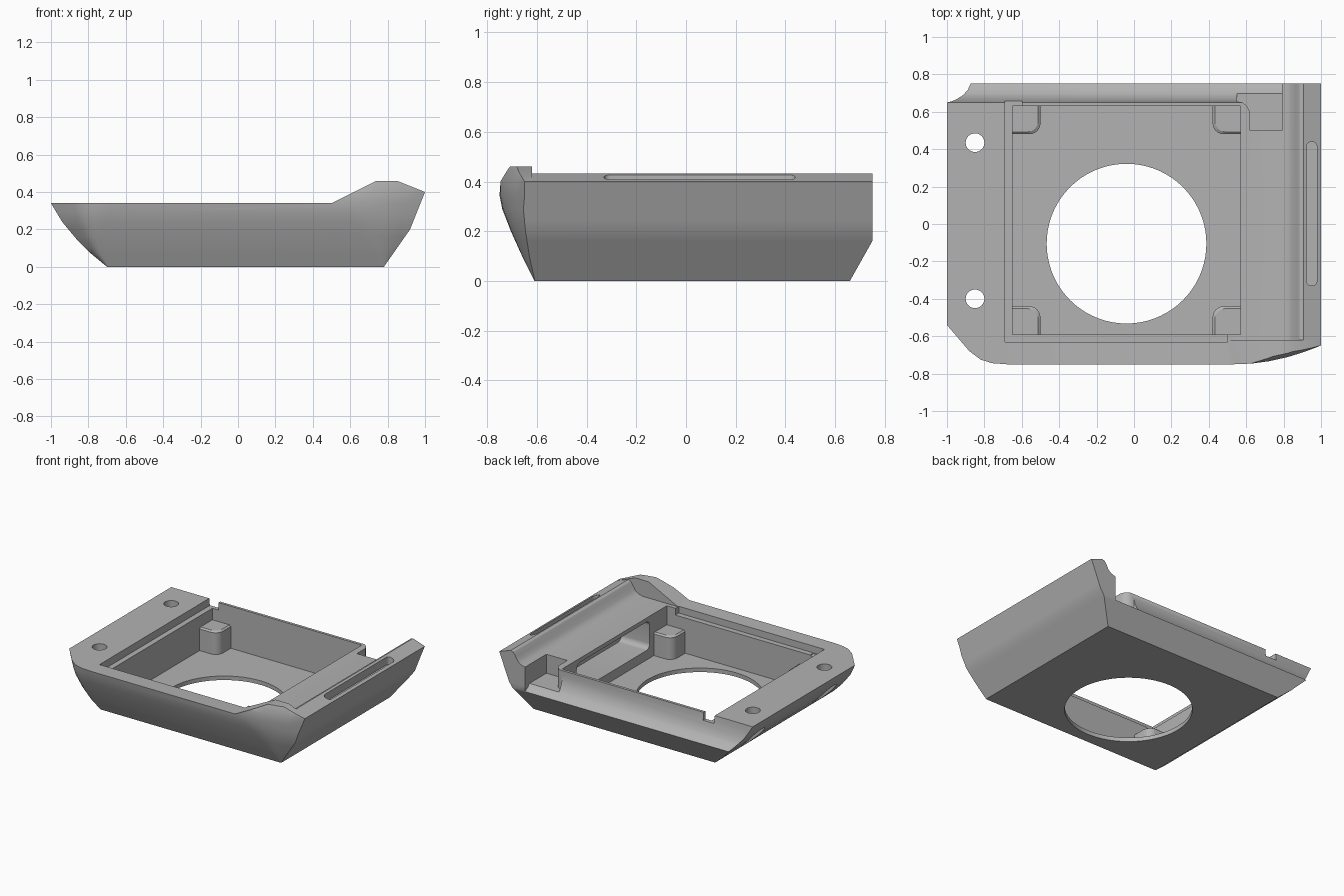
import bpy, bmesh, math

cube = bpy.data.objects.get("Cube")
if cube:
    bpy.data.objects.remove(cube, do_unlink=True)

grey = bpy.data.materials.new("plain_grey")
grey.use_nodes = True
grey.diffuse_color = (0.45, 0.45, 0.45, 1)
grey.node_tree.nodes["Principled BSDF"].inputs["Base Color"].default_value = (0.45, 0.45, 0.45, 1)


def loft(name, rings):
    """Closed solid through rings with equal point counts."""
    bm = bmesh.new()
    loops = [[bm.verts.new(p) for p in ring] for ring in rings]
    n = len(loops[0])
    for low, high in zip(loops, loops[1:]):
        for i in range(n):
            j = (i + 1) % n
            bm.faces.new((low[i], low[j], high[j], high[i]))
    bm.faces.new(loops[0][::-1])
    bm.faces.new(loops[-1])
    bmesh.ops.recalc_face_normals(bm, faces=bm.faces)
    mesh = bpy.data.meshes.new(name)
    bm.to_mesh(mesh)
    bm.free()
    mesh.materials.append(grey)
    obj = bpy.data.objects.new(name, mesh)
    bpy.context.collection.objects.link(obj)
    return obj


def prism(name, pts, axis, a, b):
    """Extrude a 2D outline along one axis from a to b."""
    place = {"x": lambda u, v, w: (w, u, v),
             "y": lambda u, v, w: (u, w, v),
             "z": lambda u, v, w: (u, v, w)}[axis]
    return loft(name, [[place(u, v, w) for u, v in pts] for w in (a, b)])


def box(name, x0, x1, y0, y1, z0, z1):
    return prism(name, [(x0, y0), (x1, y0), (x1, y1), (x0, y1)], "z", z0, z1)


def circle(cx, cy, r, n):
    return [(cx + r * math.cos(math.tau * i / n), cy + r * math.sin(math.tau * i / n)) for i in range(n)]


def rounded(u0, u1, v0, v1, r, n=6):
    """Rounded rectangle outline."""
    pts = []
    for q, (u, v) in enumerate([(u1 - r, v1 - r), (u0 + r, v1 - r), (u0 + r, v0 + r), (u1 - r, v0 + r)]):
        for i in range(n + 1):
            a = math.pi / 2 * (q + i / n)
            pts.append((u + r * math.cos(a), v + r * math.sin(a)))
    return pts


def lerp(table, z):
    for (z0, v0), (z1, v1) in zip(table, table[1:]):
        if z <= z1:
            return v0 + (v1 - v0) * (z - z0) / (z1 - z0)
    return table[-1][1]


# Outer shell: side profiles by height, front corners that round off upwards
LEFT = [(0, -.7), (.07, -.785), (.15, -.865), (.24, -.94), (.34, -1), (.5, -1)]
RIGHT = [(0, .78), (.2, .92), (.4, 1), (.5, 1)]
FRONT = [(0, -.61), (.1, -.66), (.2, -.705), (.29, -.74), (.34, -.75), (.4, -.75), (.5, -.715)]
BACK = [(0, .66), (.16, .75), (.5, .75)]
LEFT_CORNER = [(0, .21), (.12, .07), (.18, .025), (.24, .006), (.32, 0)]
RIGHT_CORNER = [(-.45, 0), (-.37, .004), (-.28, .016), (-.18, .038), (-.09, .066), (0, .1)]


def ring(z):
    xl, xr, yf, yb = (lerp(t, z) for t in (LEFT, RIGHT, FRONT, BACK))
    k = max(.02, min(1, z / .34))
    pts = [(xl + k * dx, yf + k * dy, z) for dx, dy in LEFT_CORNER]
    pts += [(xr + k * dx, yf + k * dy, z) for dx, dy in RIGHT_CORNER]
    return pts + [(xr, yb, z), (xl, yb, z)]


heights = sorted({z for t in (LEFT, RIGHT, FRONT, BACK) for z, _ in t})
tray = loft("tray", [ring(z) for z in heights])

cutters = []


def cut(obj):
    obj.hide_render = True
    cutters.append(obj)


# Deck and raised right rim
cut(prism("deck_cutter", [(-2, .34), (.79, .34), (.825, .35), (.85, .37), (.87, .405), (.885, .425),
                          (.905, .433), (1, .4), (1.2, .33), (1.2, .8), (-2, .8)], "y", -.62, 1))
# Horn on the front right corner
cut(prism("horn_cutter", [(-2, .34), (.5, .34), (.74, .46), (.85, .46), (1, .4), (1.2, .32),
                          (1.2, .8), (-2, .8)], "y", -1, -.619))
# Cove along the back wall, and the notch beside the rim
cut(prism("cove_cutter", [(.9, .16), (.75, .16), (.715, .18), (.688, .21), (.668, .25), (.655, .3),
                          (.65, .34), (.65, .7), (.9, .7)], "x", -1.3, .79))
cut(prism("notch_cutter", [(.62, .5), (.79, .5), (.79, .9), (.55, .9), (.55, .655), (.58, .65),
                           (.605, .63), (.62, .6)], "z", .2, .7))
# Pocket, ledge and round opening
cut(box("pocket_cutter", -.65, .57, -.59, .63, .03, .7))
cut(box("front_ledge_cutter", -.69, .5, -.63, -.5, .29, .71))
cut(box("left_ledge_cutter", -.69, -.6, -.629, .72, .285, .72))
cut(prism("opening_cutter", circle(-.04, -.105, .427, 72), "z", -.2, .2))
# Chamber under the deck and slot in the rim
cut(prism("chamber_cutter", rounded(-.39, .46, .1, .31, .04), "x", .5, .8))
cut(prism("slot_cutter", rounded(.922, .978, -.33, .44, .027), "z", .37, .7))
# Screw holes with wider recesses below
for y in (.435, -.4):
    cut(prism("screw_cutter", circle(-.85, y, .05, 32), "z", -.2, .7))
    cut(prism("recess_cutter", circle(-.85, y, .08, 32), "z", -.2, .25))

for c in cutters:
    mod = tray.modifiers.new(c.name, "BOOLEAN")
    mod.operation = "DIFFERENCE"
    mod.solver = "EXACT"
    mod.object = c
bpy.context.view_layer.update()
result = bpy.data.meshes.new_from_object(tray.evaluated_get(bpy.context.evaluated_depsgraph_get()))
tray.modifiers.clear()
tray.data = result
for c in cutters:
    bpy.data.objects.remove(c, do_unlink=True)

# Corner posts with one rounded corner and a softened top
parts = [tray]
for sx, side in ((-1, "right"), (1, "left")):
    for sy, end in ((-1, "front"), (1, "back")):
        def post_ring(z, inset):
            w, r = .15 - inset, .06
            pts = [(-.005, -.005), (w, -.005)]
            pts += [(w - r + r * math.cos(i * math.pi / 12), w - r + r * math.sin(i * math.pi / 12))
                    for i in range(7)]
            pts.append((-.005, w))
            return [(-.04 + sx * (.61 - u), .02 + sy * (.61 - v), z) for u, v in pts]
        parts.append(loft(f"{end}_{side}_post", [post_ring(.02, 0), post_ring(.19, 0),
                                                 post_ring(.2, .012)]))

# Smooth shading with sharp edges kept
bpy.ops.object.select_all(action="DESELECT")
for obj in parts:
    obj.select_set(True)
bpy.context.view_layer.objects.active = tray
bpy.ops.object.shade_smooth_by_angle(angle=math.radians(30))
